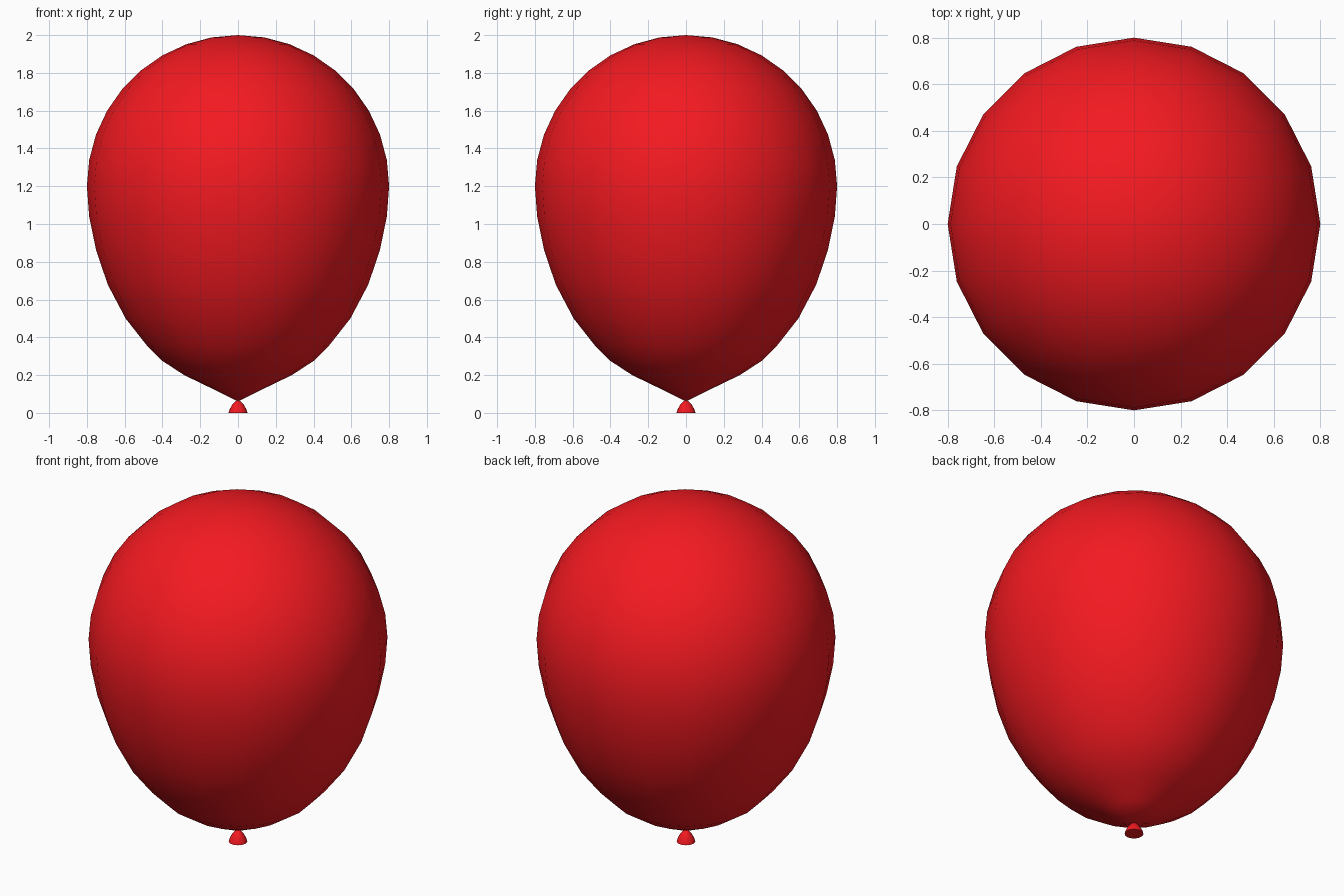
import bpy, bmesh
from math import sin, cos, pi, radians

if "Cube" in bpy.data.objects:
    bpy.data.objects.remove(bpy.data.objects["Cube"])

SIDES = 20

rubber = bpy.data.materials.new("red_rubber")
rubber.diffuse_color = (0.9, 0.01, 0.015, 1)
rubber.use_nodes = True
rubber.node_tree.nodes["Principled BSDF"].inputs["Base Color"].default_value = rubber.diffuse_color


def lathe(name, profile, angle):
    """Revolve (radius, height) points around z; radius 0 makes a pole."""
    bm = bmesh.new()
    rings = []
    for r, z in profile:
        n = SIDES if r > 0 else 1
        rings.append([bm.verts.new((r * cos(2 * pi * i / SIDES),
                                    r * sin(2 * pi * i / SIDES), z)) for i in range(n)])
    for a, b in zip(rings, rings[1:]):
        for i in range(SIDES):
            j = (i + 1) % SIDES
            if len(a) == 1:
                bm.faces.new((a[0], b[j], b[i]))
            elif len(b) == 1:
                bm.faces.new((a[i], a[j], b[0]))
            else:
                bm.faces.new((a[i], a[j], b[j], b[i]))
    bmesh.ops.recalc_face_normals(bm, faces=bm.faces)
    mesh = bpy.data.meshes.new(name)
    bm.to_mesh(mesh)
    bm.free()
    obj = bpy.data.objects.new(name, mesh)
    bpy.context.collection.objects.link(obj)
    mesh.materials.append(rubber)
    bpy.ops.object.select_all(action='DESELECT')
    obj.select_set(True)
    bpy.context.view_layer.objects.active = obj
    bpy.ops.object.shade_smooth_by_angle(angle=radians(angle))
    return obj


# Balloon body: tapering lower half, then a hemispherical crown
lower = [(0, 0.06), (0.14, 0.13), (0.285, 0.2), (0.4, 0.275), (0.485, 0.36),
         (0.595, 0.5), (0.69, 0.68), (0.752, 0.865), (0.788, 1.04)]
crown = [(0.8 * cos(radians(a)), 1.2 + 0.8 * sin(radians(a))) for a in range(0, 90, 10)]
lathe("balloon_body", lower + crown + [(0, 2.0)], 60)

# Flared knot under the body
lathe("balloon_knot", [(0, 0), (0.05, 0), (0.046, 0.015), (0.032, 0.042),
                       (0.016, 0.06), (0, 0.07)], 50)
